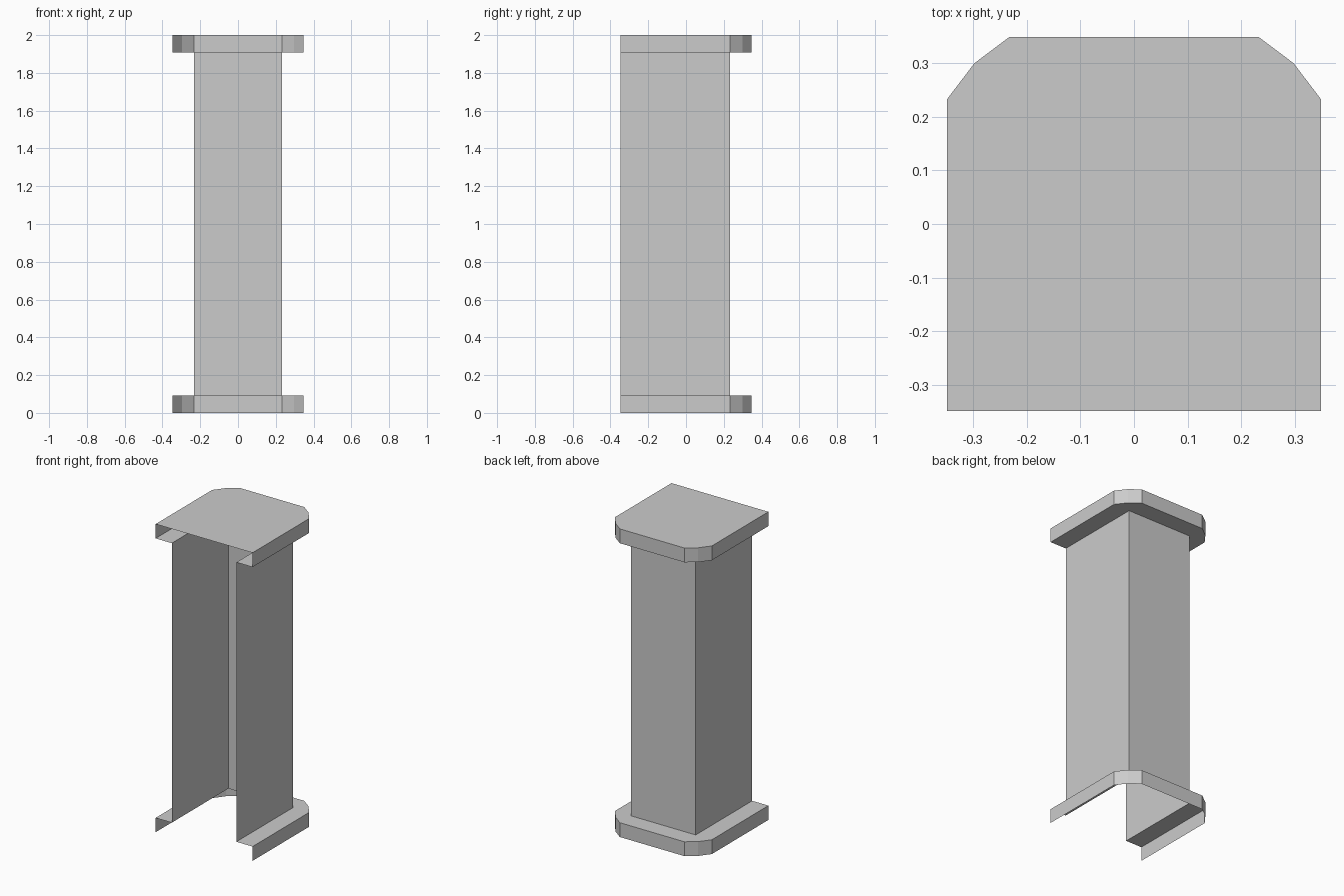
import bpy
import bmesh

cube = bpy.data.objects.get("Cube")
if cube:
    bpy.data.objects.remove(cube, do_unlink=True)

# One plain grey for every part
grey = bpy.data.materials.new("plain grey")
grey.use_nodes = True
colour = (0.6, 0.6, 0.6, 1)
grey.diffuse_color = colour
grey.node_tree.nodes["Principled BSDF"].inputs["Base Color"].default_value = colour

HEIGHT, HALF, WALL, RIM = 2.0, 0.348, 0.232, 0.093


def mirrored(half):
    """Open outline running from the left front round the back to the right front."""
    return half + [(-x, y) for x, y in reversed(half)]


# Both outlines have eight points, so the ledge bridges them pair by pair
outer = mirrored([(HALF, -HALF), (HALF, WALL), (0.297, 0.299), (WALL, HALF)])
shaft = mirrored([(WALL, -HALF), (WALL, WALL)])
inner = mirrored([(WALL, -HALF)] + [(WALL, WALL)] * 3)


def make_part(name, bands, cap=None):
    """Sheet part: bands join pairs of (outline, z), cap closes one outline."""
    bm = bmesh.new()

    def ring(outline, z):
        return [bm.verts.new((x, y, z)) for x, y in outline]

    for (low, z0), (high, z1) in bands:
        a, b = ring(low, z0), ring(high, z1)
        for i in range(len(a) - 1):
            bm.faces.new((a[i], a[i + 1], b[i + 1], b[i]))
    if cap:
        bm.faces.new(ring(*cap))
    bmesh.ops.remove_doubles(bm, verts=bm.verts, dist=0.0001)
    mesh = bpy.data.meshes.new(name)
    bm.to_mesh(mesh)
    bm.free()
    mesh.materials.append(grey)
    obj = bpy.data.objects.new(name, mesh)
    bpy.context.collection.objects.link(obj)
    return obj


top = HEIGHT - RIM

# Three-sided shaft, open at the front
make_part("shaft", [((shaft, RIM), (shaft, top))])

# Base flange: rim and ledge, open underneath
make_part("base_flange", [((outer, 0), (outer, RIM)),
                          ((outer, RIM), (inner, RIM))])

# Top flange: ledge, rim and closed cap
make_part("top_flange", [((inner, top), (outer, top)),
                         ((outer, top), (outer, HEIGHT))],
          cap=(outer, HEIGHT))
